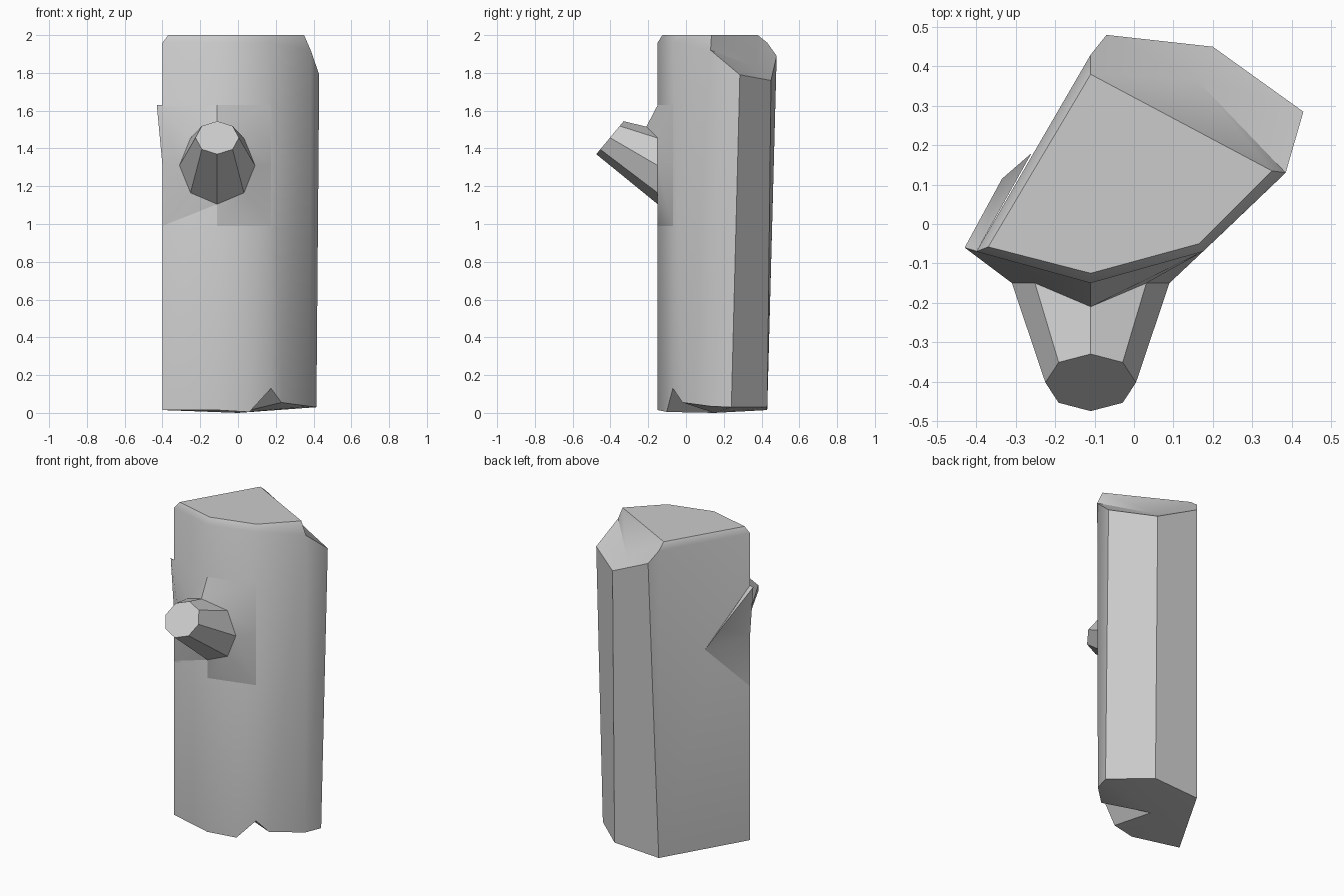
import bpy, bmesh
from math import cos, sin, radians

if "Cube" in bpy.data.objects:
    bpy.data.objects.remove(bpy.data.objects["Cube"])


def build(name, points, faces, angle=35):
    """Make an object from named points and faces given as point-name lists."""
    bm = bmesh.new()
    v = {k: bm.verts.new(p) for k, p in points.items()}
    for f in faces:
        bm.faces.new([v[k] for k in f])
    bmesh.ops.recalc_face_normals(bm, faces=bm.faces)
    mesh = bpy.data.meshes.new(name)
    bm.to_mesh(mesh)
    bm.free()
    ob = bpy.data.objects.new(name, mesh)
    bpy.context.collection.objects.link(ob)
    bpy.ops.object.select_all(action='DESELECT')
    ob.select_set(True)
    bpy.context.view_layer.objects.active = ob
    bpy.ops.object.shade_smooth_by_angle(angle=radians(angle))
    return ob


# Trunk: notched lower rim, upper rim, inset cap and broken back edge
trunk = {
    # lower rim
    'a0': (-.40, -.07, .015), 'b0': (-.11, -.15, .015), 'p0': (.06, -.102, .005),
    'c0': (.175, -.07, .13), 'q0': (.23, -.018, .055), 'd0': (.38, .13, .035),
    'e0': (.415, .24, .03), 'f0': (.20, .43, .03), 'g0': (-.11, .43, .015),
    'mid0': (0, .15, 0),
    # upper rim
    'a1': (-.40, -.07, 1.96), 'b1': (-.11, -.15, 1.96), 'c1': (.175, -.07, 1.96),
    'd1': (.385, .13, 1.92), 'e1': (.43, .285, 1.79), 'f1': (.20, .45, 1.76),
    'g1': (-.07, .48, 1.89), 'h1': (-.11, .43, 1.96),
    # cap
    'a2': (-.37, -.058, 2), 'b2': (-.11, -.125, 2), 'c2': (.165, -.05, 2),
    'd2': (.35, .135, 2), 'h2': (-.11, .38, 2), 'dip': (.155, .37, 1.83),
}
faces = [
    # sides
    ['a0', 'b0', 'b1', 'a1'], ['b0', 'p0', 'c0', 'c1', 'b1'],
    ['c0', 'q0', 'd0', 'd1', 'c1'], ['d0', 'e0', 'e1', 'd1'],
    ['e0', 'f0', 'f1', 'e1'], ['f0', 'g0', 'g1', 'f1'],
    ['g0', 'h1', 'g1'], ['g0', 'a0', 'a1', 'h1'],
    # bevel and cap
    ['a1', 'b1', 'b2', 'a2'], ['b1', 'c1', 'c2', 'b2'], ['c1', 'd1', 'd2', 'c2'],
    ['h1', 'a1', 'a2', 'h2'], ['a2', 'b2', 'c2', 'd2', 'h2'],
]
# underside and broken slope are fans
low = ['a0', 'b0', 'p0', 'c0', 'q0', 'd0', 'e0', 'f0', 'g0']
slope = ['d2', 'd1', 'e1', 'f1', 'g1', 'h1', 'h2']
for rim, hub in ((low, 'mid0'), (slope, 'dip')):
    for i, k in enumerate(rim):
        faces.append([k, rim[(i + 1) % len(rim)], hub])
build('trunk', trunk, faces)

# Branch stub: tapered octagon, cut square at its tip
ring = [(cos(radians(45 * k)), sin(radians(45 * k))) for k in range(8)]
base = [(-.11 + .2 * c, -.21 if k == 2 else -.15, 1.31 + .205 * s)
        for k, (c, s) in enumerate(ring)]
tip = [(-.11 + .115 * c, -.4025 + .0725 * s, 1.457 + .0875 * s) for c, s in ring]
pts = {('b', k): p for k, p in enumerate(base)}
pts.update({('t', k): p for k, p in enumerate(tip)})
faces = [[('b', k), ('b', (k + 1) % 8), ('t', (k + 1) % 8), ('t', k)] for k in range(8)]
faces.append([('t', k) for k in range(8)])
build('branch_stub', pts, faces, 20)

# Collar blending the branch into the trunk, with a lifted bark flap on the left
border = [(.175, -.07, 1.31), (.175, -.07, 1.63), (-.11, -.15, 1.63),
          (-.43, -.06, 1.63), (-.40, -.07, 1.31), (-.40, -.07, .99),
          (-.11, -.15, .99), (.175, -.07, .99)]
pts = {('o', k): p for k, p in enumerate(border)}
pts.update({('b', k): p for k, p in enumerate(base)})
pts.update({'flap': (-.335, .115, 1.42), 'end': (-.26, .18, 1.28),
            'root': (-.40, -.07, 1.63)})
faces = [[('o', k), ('o', (k + 1) % 8), ('b', (k + 1) % 8), ('b', k)] for k in range(8)]
faces += [[('o', 3), 'flap', ('o', 4)], ['flap', 'end', ('o', 4)],
          [('o', 4), 'end', ('o', 5)],
          [('o', 3), 'root', 'flap'], ['root', 'end', 'flap'],
          [('o', 2), 'root', ('o', 3)]]
build('branch_collar', pts, faces)
